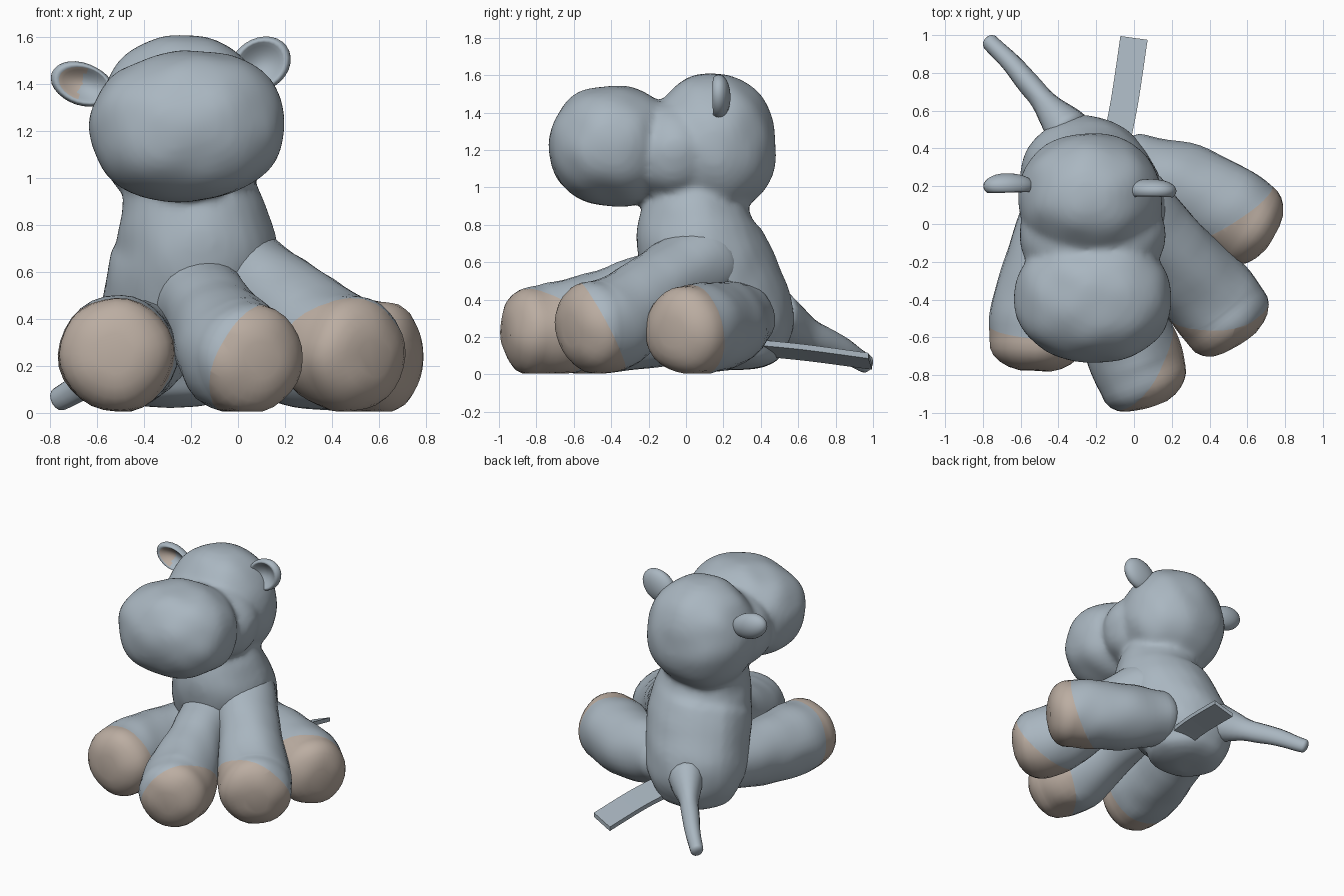
import bpy, bmesh, math
from mathutils import Vector, Matrix, noise

if "Cube" in bpy.data.objects:
    bpy.data.objects.remove(bpy.data.objects["Cube"], do_unlink=True)


def make_material(name, rgb):
    mat = bpy.data.materials.new(name)
    mat.use_nodes = True
    mat.diffuse_color = (*rgb, 1)
    mat.node_tree.nodes["Principled BSDF"].inputs["Base Color"].default_value = (*rgb, 1)
    return mat


GREY = make_material("blue grey plush", (0.40, 0.47, 0.53))
TAN = make_material("tan plush", (0.50, 0.42, 0.36))


def finish(bm, name, patch=None, wrinkle=0.012):
    """Wrinkle the cloth, flatten it on the ground, colour the patch and link."""
    bm.normal_update()
    for v in bm.verts:
        v.co += v.normal * wrinkle * noise.noise(v.co * 6)
        v.co.z = max(v.co.z, 0.005)
    if patch:
        point, normal = Vector(patch[0]), Vector(patch[1])
        bmesh.ops.bisect_plane(bm, geom=bm.verts[:] + bm.edges[:] + bm.faces[:],
                               plane_co=point, plane_no=normal)
        for f in bm.faces:
            f.material_index = int((f.calc_center_median() - point).dot(normal) > 0)
    bmesh.ops.recalc_face_normals(bm, faces=bm.faces[:])
    mesh = bpy.data.meshes.new(name)
    bm.to_mesh(mesh)
    bm.free()
    mesh.materials.append(GREY)
    mesh.materials.append(TAN)
    mesh.shade_smooth()
    obj = bpy.data.objects.new(name, mesh)
    bpy.context.collection.objects.link(obj)
    return obj


def spline(points, steps=6):
    """Catmull-Rom samples through points of any dimension."""
    pts = [Vector(p) for p in points]
    pts = [pts[0]] + pts + [pts[-1]]
    out = []
    for a, b, c, d in zip(pts, pts[1:], pts[2:], pts[3:]):
        for i in range(steps):
            t = i / steps
            out.append(b + (c - a) * t / 2 + (a * 2 - b * 5 + c * 4 - d) * t * t / 2
                       + (b * 3 - a - c * 3 + d) * t ** 3 / 2)
    return out + [pts[-1]]


def stuffed_tube(name, points, ref=(0, 0, 1), aspect=1.0, cap=0.6, patch=None, sides=28):
    """Tube through (x, y, z, radius) points with domed ends."""
    samples = [(p.to_3d(), p[3]) for p in spline(points)]
    start = (samples[0][0] - samples[1][0]).normalized()
    end = (samples[-1][0] - samples[-2][0]).normalized()

    def dome(sample, direction):
        co, r = sample
        angles = [math.pi / 2 * k / 6 for k in range(1, 6)]
        return [(co + direction * r * cap * math.sin(a), r * math.cos(a) ** 0.8) for a in angles]

    samples = dome(samples[0], start)[::-1] + samples + dome(samples[-1], end)
    bm = bmesh.new()
    rings = []
    for i, (co, r) in enumerate(samples):
        t = (samples[min(i + 1, len(samples) - 1)][0] - samples[max(i - 1, 0)][0]).normalized()
        side = t.cross(Vector(ref)).normalized()
        up = side.cross(t)
        angles = [math.tau * k / sides for k in range(sides)]
        rings.append([bm.verts.new(co + side * r * math.cos(a) + up * r * aspect * math.sin(a))
                      for a in angles])
    for lo, hi in zip(rings, rings[1:]):
        for k in range(sides):
            n = (k + 1) % sides
            bm.faces.new((lo[k], lo[n], hi[n], hi[k]))
    bm.faces.new(rings[0][::-1])
    bm.faces.new(rings[-1])
    return finish(bm, name, patch)


def soft_ball(name, centre, radii, power=2.0, roll=0.0):
    """Rounded box or ball; a higher power gives a boxier form."""
    bm = bmesh.new()
    bmesh.ops.create_uvsphere(bm, u_segments=40, v_segments=24, radius=1)
    turn = Matrix.Rotation(roll, 3, 'Y')
    for v in bm.verts:
        size = sum(abs(c) ** power for c in v.co) ** (1 / power)
        v.co = turn @ Vector(c / size * r for c, r in zip(v.co, radii)) + Vector(centre)
    return finish(bm, name, wrinkle=0.015)


def ear(name, centre, radii, roll, lined=False):
    """Cupped ear opening to the front."""
    bm = bmesh.new()
    bmesh.ops.create_uvsphere(bm, u_segments=28, v_segments=18, radius=1,
                              matrix=Matrix.Rotation(math.pi / 2, 4, 'X'))
    for f in bm.faces:
        c = f.calc_center_median()
        f.material_index = int(lined and c.y < 0 and c.x < -0.05 and math.hypot(c.x, c.z) < 0.7)
    turn = Matrix.Rotation(roll, 3, 'Y')
    for v in bm.verts:
        rim = math.hypot(v.co.x, v.co.z)
        if v.co.y < 0 and rim < 0.85:
            v.co.y += 1.3 * (1 - (rim / 0.85) ** 2)
        v.co = turn @ Vector(c * r for c, r in zip(v.co, radii)) + Vector(centre)
    return finish(bm, name, wrinkle=0.006)


# Seated body rising into the neck, head, cheeks and muzzle
body = stuffed_tube("body_and_head", [(-0.26, 0.26, 0.12, 0.28), (-0.26, 0.25, 0.28, 0.345),
                                      (-0.22, 0.17, 0.48, 0.36), (-0.18, 0.08, 0.66, 0.355),
                                      (-0.19, 0.05, 0.80, 0.325), (-0.21, 0.06, 0.95, 0.285),
                                      (-0.22, 0.10, 1.10, 0.27)],
                    ref=(0, 1, 0), aspect=0.96, cap=0.35)
head_parts = [
    soft_ball("head", (-0.23, 0.14, 1.22), (0.385, 0.345, 0.39), 2.05),
    soft_ball("cheeks", (-0.22, -0.06, 1.19), (0.385, 0.29, 0.28), 2.2),
    soft_ball("muzzle", (-0.215, -0.395, 1.22), (0.415, 0.335, 0.32), 2.25, math.radians(-5)),
]

# Fuse them into one stuffed skin with soft seams
bpy.ops.object.select_all(action='DESELECT')
for part in head_parts + [body]:
    part.select_set(True)
bpy.context.view_layer.objects.active = body
bpy.ops.object.join()
fuse = body.modifiers.new("fuse", 'REMESH')
fuse.mode = 'VOXEL'
fuse.voxel_size = 0.02
fuse.use_smooth_shade = True
soften = body.modifiers.new("soften", 'SMOOTH')
soften.factor = 0.5
soften.iterations = 10

# Ears
ear("left_ear", (0.095, 0.175, 1.485), (0.135, 0.065, 0.112), math.radians(-35))
ear("right_ear", (-0.66, 0.20, 1.40), (0.14, 0.068, 0.09), math.radians(18), True)

# Legs, each with a tan foot cut off by a plane (point, normal)
stuffed_tube("front_left_leg", [(-0.02, 0.10, 0.60, 0.22), (0.20, -0.15, 0.45, 0.215),
                                (0.40, -0.38, 0.28, 0.25), (0.495, -0.50, 0.25, 0.245)],
             patch=((0.50, -0.54, 0.45), (0.10, -0.85, -0.45)))
stuffed_tube("front_right_leg", [(-0.16, -0.08, 0.49, 0.20), (-0.10, -0.35, 0.39, 0.20),
                                 (-0.01, -0.66, 0.25, 0.25), (0.05, -0.83, 0.23, 0.235)],
             patch=((0.04, -0.88, 0.38), (0.80, -0.50, -0.40)))
stuffed_tube("hind_left_leg", [(0.0, 0.28, 0.30, 0.20), (0.26, 0.19, 0.26, 0.235),
                               (0.48, 0.08, 0.245, 0.245), (0.61, 0.0, 0.235, 0.238)],
             patch=((0.58, 0.06, 0.40), (0.53, -0.80, -0.20)))
stuffed_tube("hind_right_leg", [(-0.38, 0.10, 0.28, 0.20), (-0.46, -0.22, 0.26, 0.225),
                                (-0.51, -0.48, 0.25, 0.25), (-0.52, -0.63, 0.25, 0.245)],
             patch=((-0.55, -0.60, 0.45), (-0.10, -0.95, -0.15)))

# Tail and sewn-in ribbon, the ribbon tipped up on its left edge
stuffed_tube("tail", [(-0.36, 0.50, 0.30, 0.12), (-0.49, 0.66, 0.22, 0.068),
                      (-0.62, 0.82, 0.14, 0.058), (-0.76, 0.96, 0.06, 0.038)],
             aspect=1.2, sides=14)
ribbon_bm = bmesh.new()
rows = []
for p in spline([(-0.10, 0.40, 0.14), (-0.05, 0.65, 0.115), (0.0, 0.985, 0.07)], 4):
    rows.append([ribbon_bm.verts.new(p + Vector((sx * 0.072, -sx * 0.01, sx * 0.03 + sz * 0.015)))
                 for sx, sz in ((-1, -1), (1, -1), (1, 1), (-1, 1))])
for lo, hi in zip(rows, rows[1:]):
    for k in range(4):
        ribbon_bm.faces.new((lo[k], lo[k - 1], hi[k - 1], hi[k]))
ribbon_bm.faces.new(rows[0])
ribbon_bm.faces.new(rows[-1][::-1])
ribbon = finish(ribbon_bm, "ribbon", wrinkle=0.0)
ribbon.data.shade_flat()
